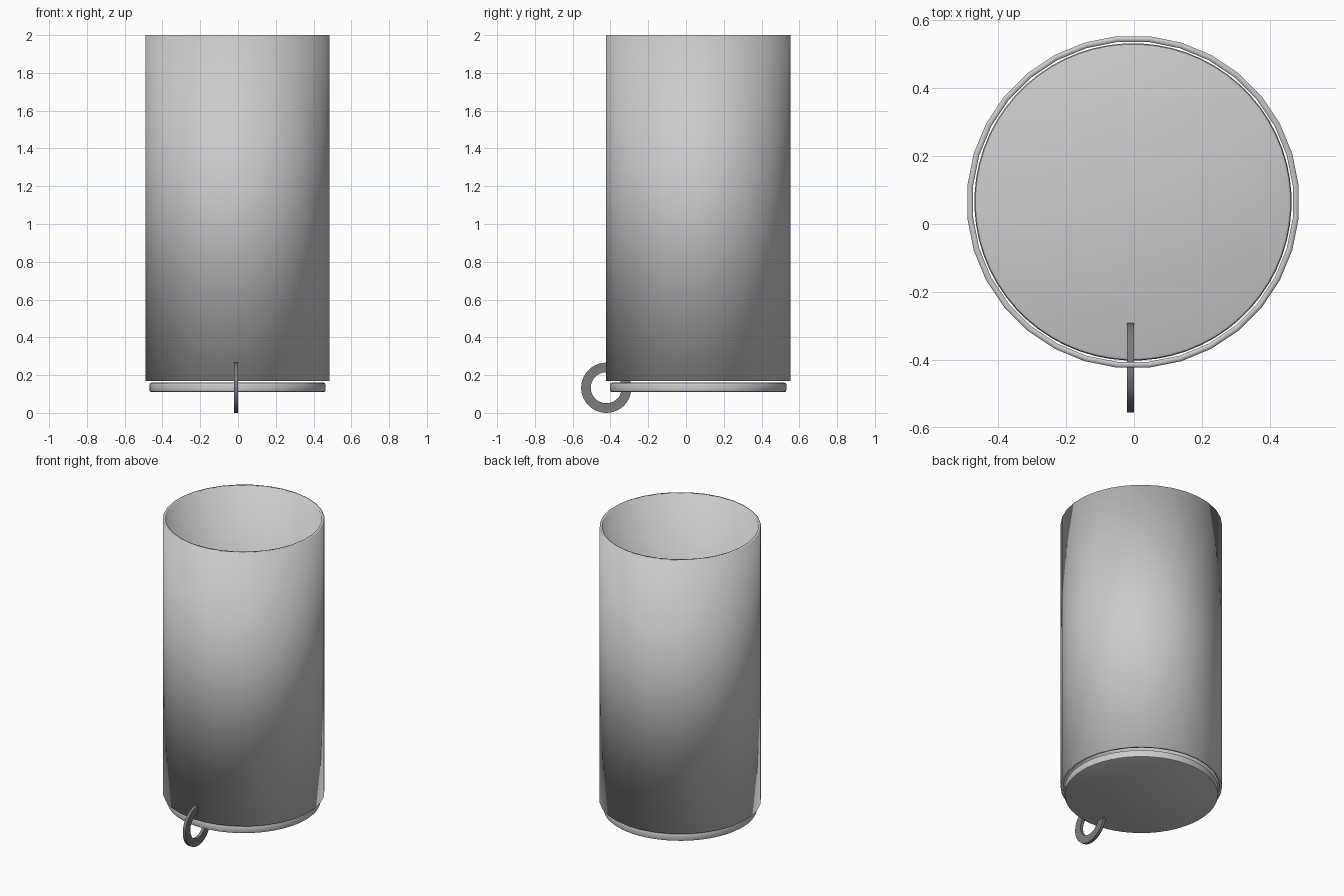
import bpy
import bmesh
import math
from mathutils import Matrix

cube = bpy.data.objects.get("Cube")
if cube:
    bpy.data.objects.remove(cube, do_unlink=True)


def make_material(name, value):
    mat = bpy.data.materials.new(name)
    mat.use_nodes = True
    colour = (value, value, value, 1)
    mat.diffuse_color = colour
    mat.node_tree.nodes["Principled BSDF"].inputs["Base Color"].default_value = colour
    return mat


def lathe(name, profile, sides, mat, matrix, closed):
    """Revolve an (r, z) profile about z; closed joins the last point to the first."""
    bm = bmesh.new()
    rings = []
    for r, z in profile:
        angles = [math.tau * (i + 0.5) / sides for i in range(sides)]
        rings.append([bm.verts.new((r * math.cos(a), r * math.sin(a), z)) for a in angles])
    pairs = list(zip(rings, rings[1:]))
    if closed:
        pairs.append((rings[-1], rings[0]))
    else:
        bm.faces.new(rings[0])
        bm.faces.new(rings[-1])
    for low, high in pairs:
        for i in range(sides):
            j = (i + 1) % sides
            bm.faces.new((low[i], low[j], high[j], high[i]))
    bmesh.ops.recalc_face_normals(bm, faces=bm.faces)
    bm.transform(matrix)
    mesh = bpy.data.meshes.new(name)
    bm.to_mesh(mesh)
    bm.free()
    mesh.materials.append(mat)
    obj = bpy.data.objects.new(name, mesh)
    bpy.context.collection.objects.link(obj)
    return obj


def smooth_by_angle(obj, degrees):
    bpy.ops.object.select_all(action="DESELECT")
    obj.select_set(True)
    bpy.context.view_layer.objects.active = obj
    bpy.ops.object.shade_smooth_by_angle(angle=math.radians(degrees))


grey = make_material("light grey", 0.6)
dark = make_material("dark grey", 0.2)
axis = Matrix.Translation((-0.003, 0.065, 0))

# Open tube with a thin wall, shaded smoothly over its rims
tube = lathe("tube_wall", [(0.49, 0.17), (0.49, 2), (0.473, 2), (0.473, 0.17)],
             32, grey, axis, True)
tube.data.shade_smooth()

# Base disc with rounded edges, just below the tube
base = lathe("base_disc", [(0.457, 0.11), (0.464, 0.113), (0.467, 0.12),
                           (0.467, 0.15), (0.464, 0.157), (0.457, 0.16)],
             64, grey, axis, False)
smooth_by_angle(base, 40)

# Flat ring standing upright through the front edge
upright = Matrix.Translation((-0.01, -0.422, 0.133)) @ Matrix.Rotation(math.pi / 2, 4, "Y")
ring = lathe("pull_ring", [(0.133, -0.01), (0.133, 0.01), (0.082, 0.01), (0.082, -0.01)],
             48, dark, upright, True)
smooth_by_angle(ring, 30)
